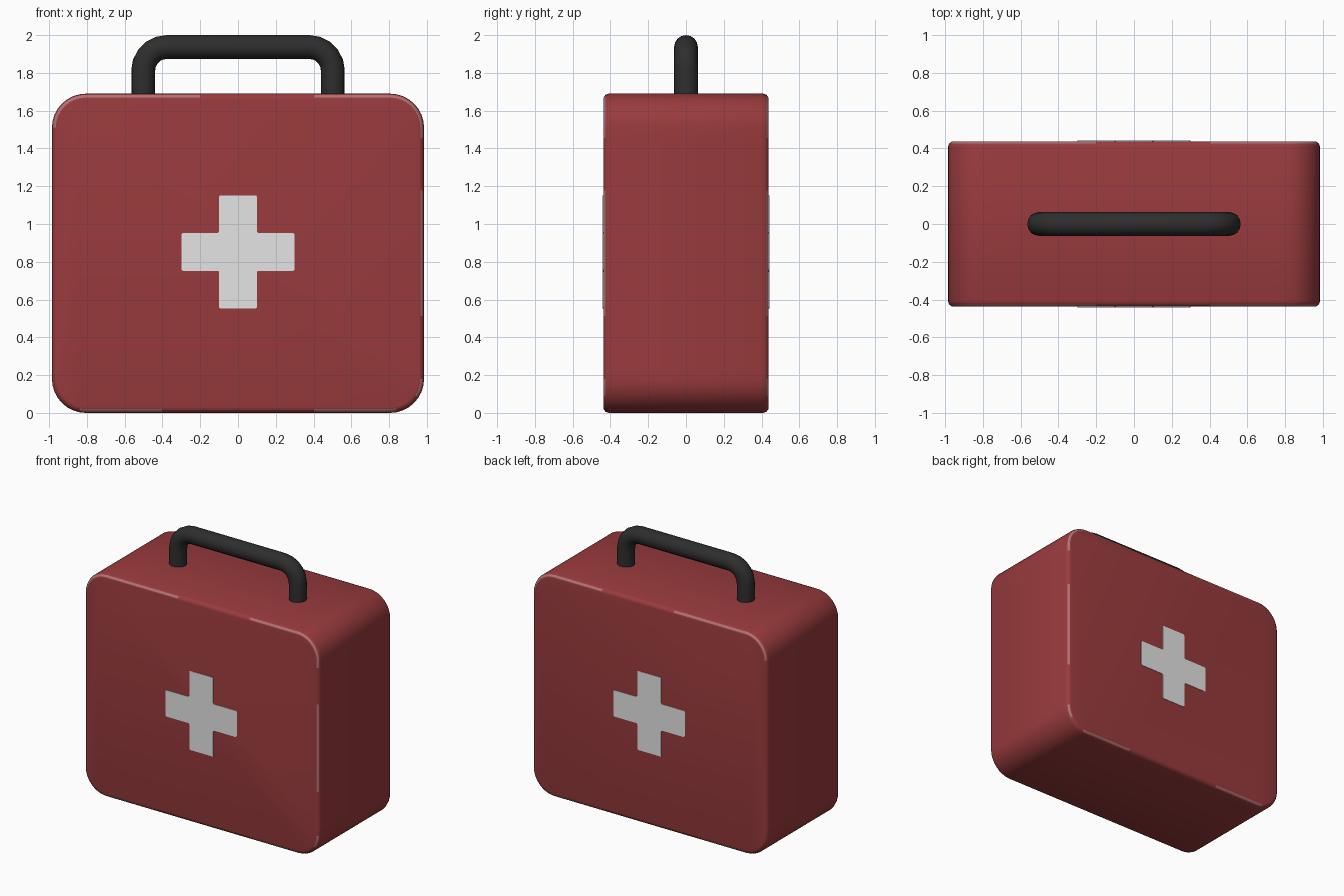
import bpy, bmesh, math

if "Cube" in bpy.data.objects:
    bpy.data.objects.remove(bpy.data.objects["Cube"])


def material(name, rgb):
    m = bpy.data.materials.new(name)
    m.diffuse_color = (*rgb, 1)
    m.use_nodes = True
    m.node_tree.nodes["Principled BSDF"].inputs["Base Color"].default_value = m.diffuse_color
    return m


RED = material("case red", (0.32, 0.043, 0.046))
WEAR = material("worn edge", (0.43, 0.17, 0.17))
WHITE = material("cross white", (0.78, 0.78, 0.78))
BLACK = material("handle black", (0.027, 0.027, 0.027))

HX, HY, TOP, R = 0.985, 0.438, 1.69, 0.18
MID = TOP / 2


def make_object(name, bm, mats):
    bmesh.ops.recalc_face_normals(bm, faces=bm.faces[:])
    me = bpy.data.meshes.new(name)
    bm.to_mesh(me)
    bm.free()
    ob = bpy.data.objects.new(name, me)
    bpy.context.collection.objects.link(ob)
    for m in mats:
        me.materials.append(m)
    return ob


def smooth(ob, angle):
    bpy.ops.object.select_all(action='DESELECT')
    ob.select_set(True)
    bpy.context.view_layer.objects.active = ob
    bpy.ops.object.shade_smooth_by_angle(angle=math.radians(angle))


def outline(inset, corner_steps=8, edge_steps=24):
    """Rounded rectangle in x/z, with subdivided straight sides."""
    cx, cz, r = HX - R, MID - R, R - inset
    corners = []
    for k, (sx, sz) in enumerate([(1, 1), (-1, 1), (-1, -1), (1, -1)]):
        arc = []
        for i in range(corner_steps + 1):
            a = math.pi / 2 * (k + i / corner_steps)
            arc.append((sx * cx + r * math.cos(a), MID + sz * cz + r * math.sin(a)))
        corners.append(arc)
    pts = []
    for k in range(4):
        pts += corners[k]
        (ax, az), (bx, bz) = corners[k][-1], corners[(k + 1) % 4][0]
        for i in range(1, edge_steps):
            t = i / edge_steps
            pts.append((ax + (bx - ax) * t, az + (bz - az) * t))
    return pts


def is_worn(x, z):
    """Where paint is rubbed off along the front and back rims."""
    if z > TOP - 0.1:
        return x < -0.22 or x > 0.4
    if z < 0.1:
        return 0.42 < abs(x) < 0.85
    if x > 0:
        return z > 1.45 or 0.5 < z < 1.2 or z < 0.2
    return z > 1.5


# Case: rounded rectangle lofted front to back with a narrow rounded rim
bm = bmesh.new()
rim = [(0.030, 0.0), (0.020, 0.002), (0.006, 0.012), (0.0, 0.030)]
sections = [(d, -HY + y) for d, y in rim] + [(d, HY - y) for d, y in reversed(rim)]
rings = [[bm.verts.new((x, y, z)) for x, z in outline(d)] for d, y in sections]
n = len(rings[0])
for s in range(len(rings) - 1):
    for i in range(n):
        j = (i + 1) % n
        f = bm.faces.new((rings[s][i], rings[s][j], rings[s + 1][j], rings[s + 1][i]))
        c = f.calc_center_median()
        if s in (1, 5) and is_worn(c.x, c.z):
            f.material_index = 1
bm.faces.new(rings[0])
bm.faces.new(rings[-1])
smooth(make_object("case", bm, [RED, WEAR]), 40)

# Crosses: thin plates on the front and back
A, B, CZ, T = 0.10, 0.30, 0.852, 0.003
shape = [(A, A), (A, B), (-A, B), (-A, A), (-B, A), (-B, -A),
         (-A, -A), (-A, -B), (A, -B), (A, -A), (B, -A), (B, A)]
for name, y in (("front_cross", -HY - T), ("back_cross", HY - T)):
    bm = bmesh.new()
    face = bm.faces.new([bm.verts.new((x, y, CZ + z)) for x, z in shape])
    bmesh.ops.bevel(bm, geom=bm.verts[:], offset=0.009, segments=2,
                    profile=0.5, affect='VERTICES')
    ext = bmesh.ops.extrude_face_region(bm, geom=bm.faces[:])
    verts = [v for v in ext["geom"] if isinstance(v, bmesh.types.BMVert)]
    bmesh.ops.translate(bm, verts=verts, vec=(0, 2 * T, 0))
    make_object(name, bm, [WHITE])

# Handle: round tube bent over the top
TUBE, HW, HZ, BEND = 0.063, 0.502, 1.937, 0.125
half = [(HW, TOP - 0.03)]
for i in range(6):
    a = math.pi / 2 * i / 5
    half.append((HW - BEND + BEND * math.cos(a), HZ - BEND + BEND * math.sin(a)))
path = half + [(-x, z) for x, z in reversed(half)]
curve = bpy.data.curves.new("handle", 'CURVE')
curve.dimensions = '3D'
curve.bevel_depth = TUBE
curve.bevel_resolution = 6
curve.use_fill_caps = True
spline = curve.splines.new('POLY')
spline.points.add(len(path) - 1)
for p, (x, z) in zip(spline.points, path):
    p.co = (x, 0, z, 1)
handle = bpy.data.objects.new("handle", curve)
bpy.context.collection.objects.link(handle)
curve.materials.append(BLACK)
bpy.ops.object.select_all(action='DESELECT')
handle.select_set(True)
bpy.context.view_layer.objects.active = handle
bpy.ops.object.convert(target='MESH')
smooth(bpy.context.view_layer.objects.active, 50)
